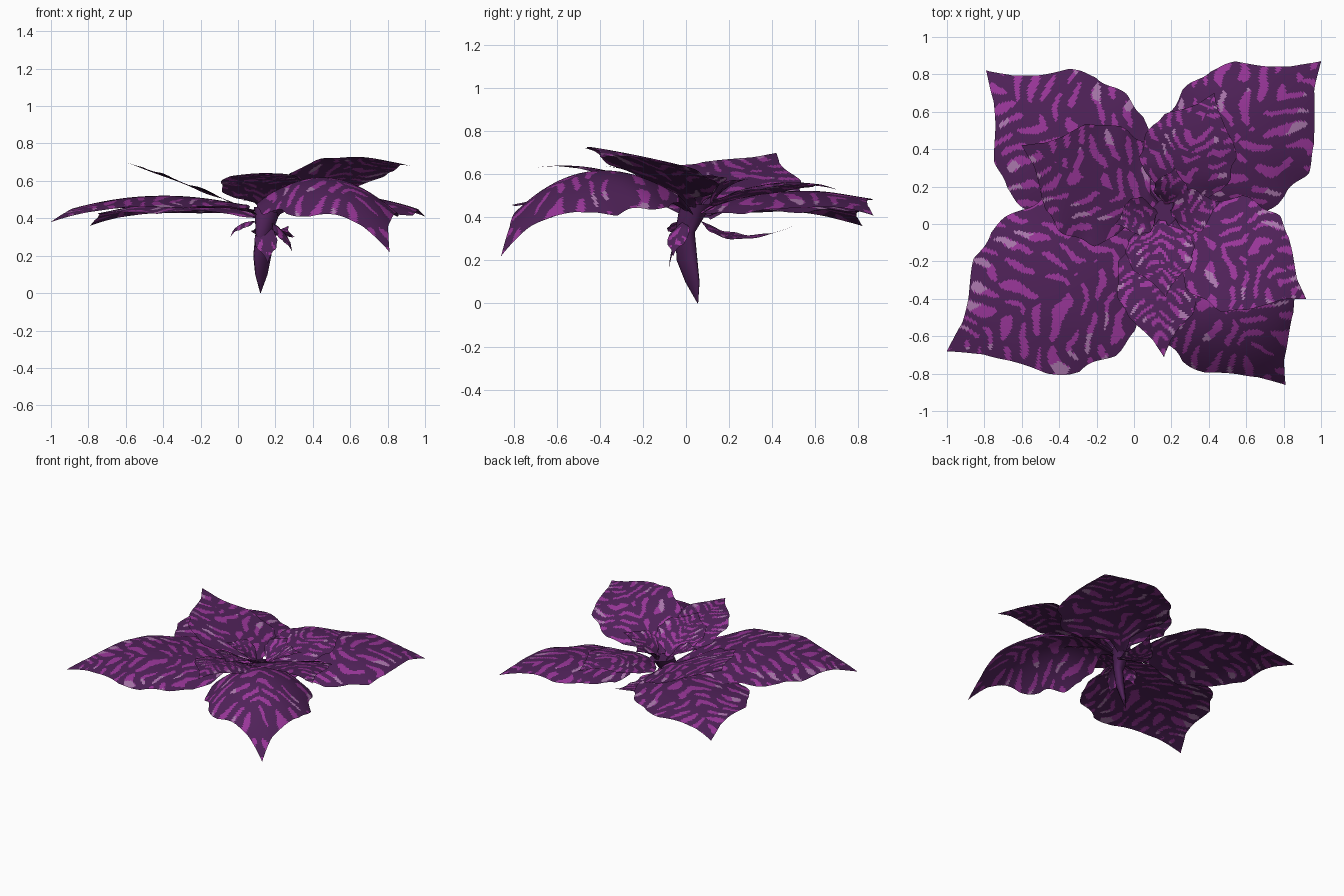
import bpy, bmesh, math, random
from mathutils import Vector, noise

if "Cube" in bpy.data.objects:
    bpy.data.objects.remove(bpy.data.objects["Cube"])

def material(name, rgb):
    m = bpy.data.materials.new(name)
    m.diffuse_color = (*rgb, 1)
    m.use_nodes = True
    m.node_tree.nodes["Principled BSDF"].inputs["Base Color"].default_value = m.diffuse_color
    return m

MATS = [material("dark purple", (0.08, 0.016, 0.1)),
        material("magenta stripe", (0.32, 0.037, 0.32)),
        material("pale pink fleck", (0.41, 0.19, 0.42))]

# Half-width of a leaf along its length: narrow stalk, broad body, drawn-out tip
PROFILE = [(0, .07), (.1, .2), (.2, .7), (.3, .95), (.42, 1), (.58, .97),
           (.7, .78), (.8, .45), (.88, .22), (1, 0)]

def width(u):
    for (a, p), (b, q) in zip(PROFILE, PROFILE[1:]):
        if u <= b:
            t = (u - a) / (b - a)
            return p + (q - p) * t
    return 0

def stripe(x, w, half, k, seed):
    """Wavy dashes that fan out from the midrib; returns a material index."""
    side = 1 if w > 0 else 0
    l = abs(w)
    wob = noise.noise(Vector((x * 4.5 / k, w * 4.5 / k, seed * 3.7))) * 0.1 * k
    wob += noise.noise(Vector((x * 11 / k, w * 11 / k, seed * 1.3))) * 0.03 * k
    s = (x - 0.7 * l + wob) / (0.108 * k) + 40
    band = math.floor(s)
    rnd = random.Random(band * 31 + side * 7 + seed * 101)
    a = l / (0.19 * k) + rnd.random()
    cell = math.floor(a)
    rnd = random.Random(cell * 57 + band * 13 + side + seed * 977)
    across = abs(s - band - 0.5) / rnd.uniform(0.17, 0.27)
    along = abs(a - cell - 0.5) / rnd.uniform(0.32, 0.47)
    if across ** 2 + along ** 4 > 1:
        return 0
    pale = rnd.random() < 0.5 and l > 0.45 * half
    return 2 if pale and a - cell > 0.5 and across < 0.85 else 1

def leaf(name, base, mid, tip, hw, tilt=0, droop=0, seed=1):
    """Curved leaf through base, mid and tip; tilt rolls it, droop lowers the edges."""
    b, m, t = Vector(base), Vector(mid), Vector(tip)
    ctrl = 2 * m - (b + t) / 2
    d = Vector((t.x - b.x, t.y - b.y, 0))
    length = max(d.length, .1)
    d = d.normalized()
    n = Vector((-d.y, d.x, 0))
    k = max(0.5, min(1, hw / 0.36))
    nu = max(20, int(length / 0.0105))
    nv = 2 * max(6, int(hw / 0.0105))
    bm = bmesh.new()
    rows, info = [], {}
    for i in range(nu + 1):
        u = i / nu
        p = b * (1 - u) ** 2 + ctrl * 2 * u * (1 - u) + t * u * u
        row = []
        for j in range(nv + 1):
            v = 2 * j / nv - 1
            ripple = 1 + 0.035 * math.sin(u * 27 + (seed if v > 0 else seed * 2.3))
            w = v * hw * max(width(u), 0.004) * ripple
            z = tilt * w - droop * (w / hw) ** 2
            z += 0.012 * k * v * v * math.sin(u * 22 + seed + 2 * v) * (1 - u)
            vert = bm.verts.new(p + n * w + Vector((0, 0, z)))
            info[vert] = (u * length, w)
            row.append(vert)
        rows.append(row)
    for i in range(nu):
        for j in range(nv):
            q = (rows[i][j], rows[i + 1][j], rows[i + 1][j + 1], rows[i][j + 1])
            f = bm.faces.new(q)
            f.smooth = True
            x = sum(info[c][0] for c in q) / 4
            w = sum(info[c][1] for c in q) / 4
            f.material_index = stripe(x, w, hw * max(width(x / length), .05), k, seed)
    finish(name, bm)

def finish(name, bm):
    me = bpy.data.meshes.new(name)
    bm.to_mesh(me)
    bm.free()
    for m in MATS:
        me.materials.append(m)
    ob = bpy.data.objects.new(name, me)
    bpy.context.collection.objects.link(ob)

# Large outer leaves
leaf("back_left_leaf", (.12, .09, .40), (-.37, .43, .48), (-.79, .82, .36), .40, 0, .05, 1)
leaf("back_right_leaf", (.2, .1, .42), (.6, .49, .52), (1.0, .87, .41), .39, .08, .07, 2)
leaf("front_left_leaf", (.1, .02, .42), (-.44, -.36, .52), (-1.0, -.68, .38), .46, 0, .06, 3)
leaf("front_right_leaf", (.2, .02, .42), (.50, -.46, .61), (.81, -.86, .22), .37, 0, .18, 4)

# Middle ring of leaves
leaf("right_leaf", (.21, .03, .44), (.57, -.18, .665), (.92, -.4, .68), .30, -.17, .01, 5)
leaf("left_leaf", (.13, .08, .42), (-.22, .23, .56), (-.6, .42, .70), .32, .18, 0, 6)
leaf("back_leaf", (.18, .08, .43), (.30, .39, .555), (.43, .70, .53), .25, 0, .03, 7)
leaf("front_leaf", (.15, .02, .43), (.13, -.34, .61), (.16, -.71, .63), .22, 0, .02, 8)

# Low leaf tucked under the back leaf
leaf("lower_back_leaf", (.17, .06, .39), (.19, .25, .31), (.27, .5, .36), .11, .1, 0, 16)

# Small young leaves around the heart
leaf("young_front_leaf", (.15, .03, .45), (.14, -.16, .58), (.17, -.39, .64), .18, 0, -.02, 9)
leaf("young_right_leaf", (.19, .06, .45), (.31, .07, .55), (.46, .12, .60), .12, 0, -.02, 10)
leaf("young_left_leaf", (.13, .07, .45), (.02, .04, .54), (-.1, .0, .57), .10, 0, -.02, 11)
leaf("young_back_leaf", (.17, .1, .45), (.2, .19, .54), (.22, .3, .58), .09, 0, -.02, 12)

# Little curled leaves under the crown
leaf("curl_leaf_left", (.11, .0, .38), (.02, -.03, .37), (-.04, -.05, .30), .06, 0, .02, 13)
leaf("curl_leaf_right", (.17, .0, .38), (.24, -.04, .32), (.29, -.06, .22), .05, 0, .02, 14)
leaf("curl_leaf_front", (.15, .0, .36), (.15, -.05, .29), (.16, -.08, .16), .06, 0, .02, 15)

# Pointed blade-like stem: flattened rings of (x, y, z, radius) lying along the diagonal
bm = bmesh.new()
rings = []
for x, y, z, r in [(.12, .055, 0, .002), (.125, .03, .1, .045), (.13, .005, .2, .062),
                   (.14, -.005, .33, .055), (.155, .03, .42, .075), (.165, .06, .46, .09)]:
    ring = []
    for i in range(10):
        a = i * math.tau / 10
        p, q = r * math.cos(a) * .707, r * math.sin(a) * .707 * (.3 + z)
        ring.append(bm.verts.new((x + p - q, y + p + q, z)))
    rings.append(ring)
for lo, hi in zip(rings, rings[1:]):
    for a in range(10):
        c = (a + 1) % 10
        bm.faces.new((lo[a], lo[c], hi[c], hi[a])).smooth = True
bm.faces.new(rings[-1])
finish("stem", bm)
